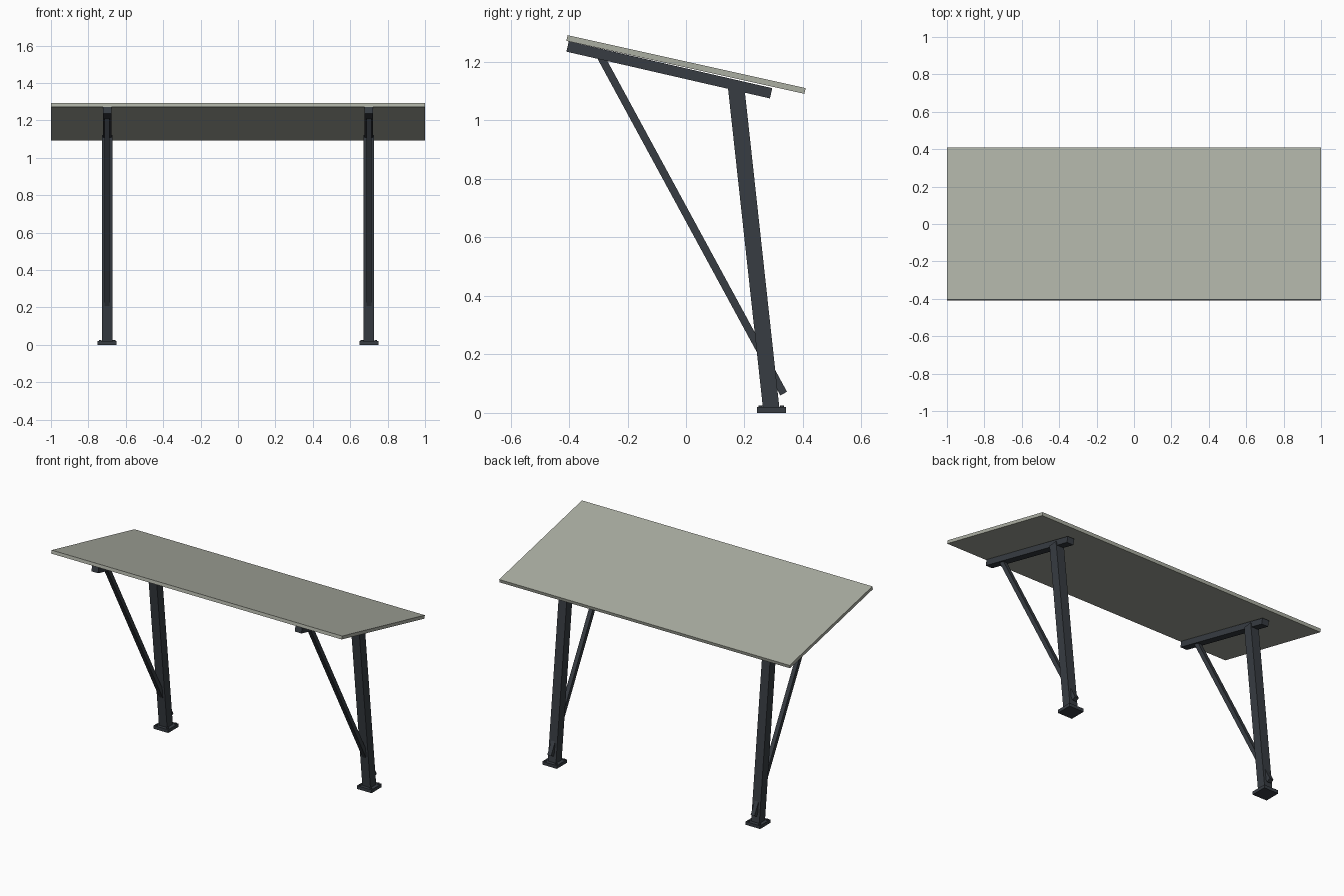
import bpy, math
from mathutils import Vector, Matrix

if "Cube" in bpy.data.objects:
    bpy.data.objects.remove(bpy.data.objects["Cube"])

def material(name, rgb):
    m = bpy.data.materials.new(name)
    m.diffuse_color = (*rgb, 1)
    m.use_nodes = True
    m.node_tree.nodes["Principled BSDF"].inputs["Base Color"].default_value = m.diffuse_color
    return m

panel_mat = material("grey green panel", (0.41, 0.425, 0.365))
steel = material("dark steel", (0.038, 0.045, 0.054))

def finish(ob, name, mat):
    ob.name = name
    ob.data.materials.append(mat)
    return ob

# box running between two points in the side plane at a given x
def bar(name, x, a, b, width, depth, mat):
    a, b = Vector((x, *a)), Vector((x, *b))
    d = b - a
    angle = math.atan2(d.z, d.y)
    bpy.ops.mesh.primitive_cube_add(size=1)
    ob = bpy.context.object
    ob.data.transform(Matrix.Diagonal((width, d.length, depth, 1)))
    ob.location = (a + b) / 2
    ob.rotation_euler = (angle, 0, 0)
    return finish(ob, name, mat)

# sloping table top
bar("table_top", 0, (-0.407, 1.282), (0.407, 1.101), 2.0, 0.02, panel_mat)

for side, x in (("left", -0.7), ("right", 0.7)):
    # support beam under the top, leaning post, and diagonal brace
    bar(side + "_beam", x, (-0.405, 1.253), (0.291, 1.093), 0.046, 0.036, steel)
    bar(side + "_post", x, (0.292, 0.01), (0.171, 1.118), 0.056, 0.056, steel)
    bar(side + "_brace", x, (0.334, 0.066), (-0.291, 1.217), 0.026, 0.026, steel)
    # foot plate with four bolts
    bar(side + "_foot_plate", x, (0.242, 0.01), (0.342, 0.01), 0.1, 0.02, steel)
    for i, (dx, dy) in enumerate(((-1, -1), (1, -1), (-1, 1), (1, 1))):
        bpy.ops.mesh.primitive_cylinder_add(
            vertices=12, radius=0.007, depth=0.012,
            location=(x + dx * 0.037, 0.292 + dy * 0.037, 0.02))
        finish(bpy.context.object, f"{side}_bolt_{i + 1}", steel)
